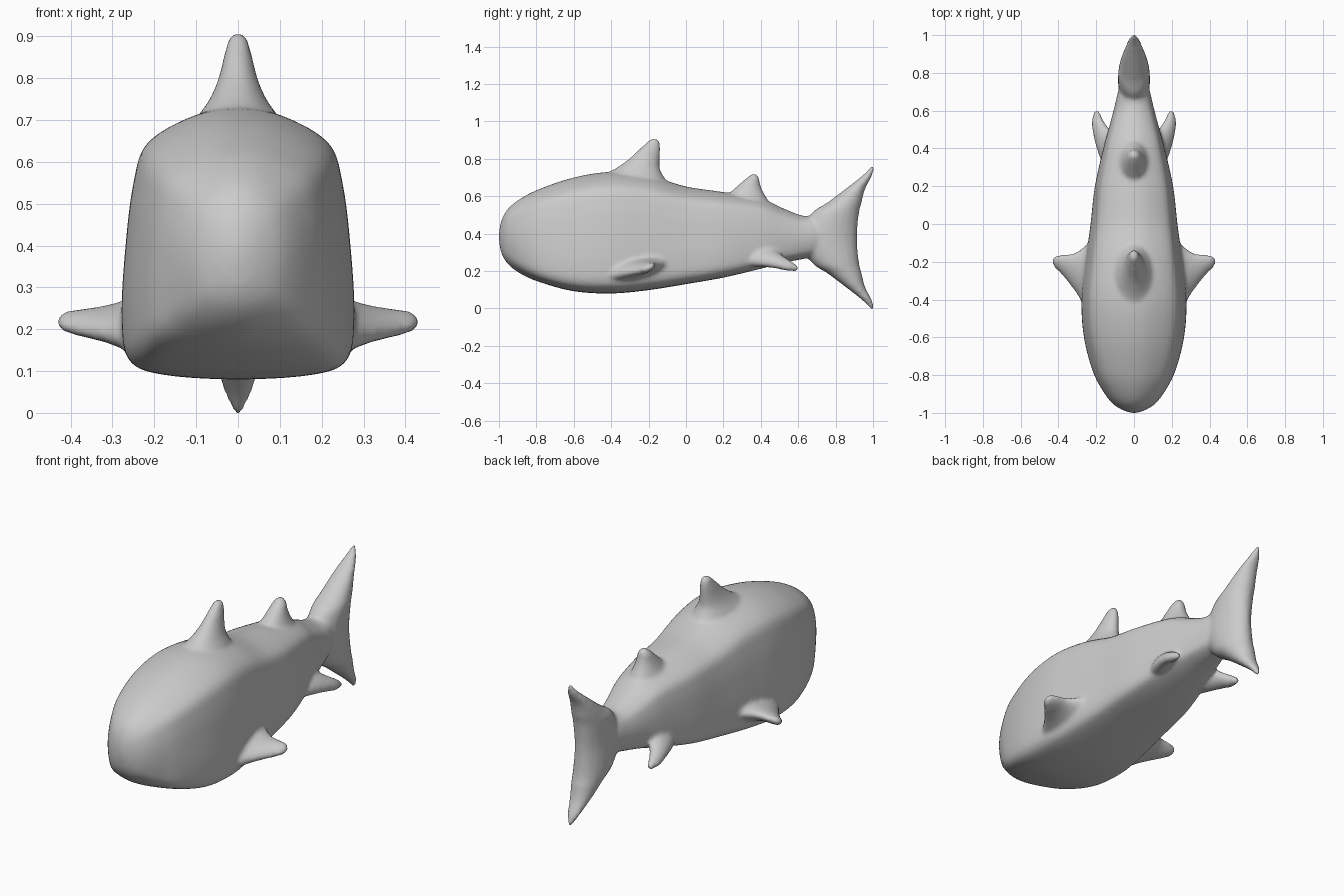
import bpy, bmesh, math
from mathutils import Vector

if "Cube" in bpy.data.objects:
    bpy.data.objects.remove(bpy.data.objects["Cube"])

bm = bmesh.new()


def spline(pts, n, closed=False):
    """Catmull-Rom curve through a list of vectors, n steps per span."""
    pts = [Vector(p) for p in pts]
    m = len(pts)
    get = (lambda i: pts[i % m]) if closed else (lambda i: pts[max(0, min(m - 1, i))])
    out = []
    for i in range(m if closed else m - 1):
        a, b, c, d = get(i - 1), get(i), get(i + 1), get(i + 2)
        for k in range(n):
            t = k / n
            out.append(0.5 * (2 * b + (c - a) * t + (2 * a - 5 * b + 4 * c - d) * t * t
                              + (3 * b - a - 3 * c + d) * t ** 3))
    return out if closed else out + [pts[-1]]


def skin(rings):
    """Bridge rings of points into a closed solid."""
    rows = [[bm.verts.new(p) for p in r] for r in rings]
    n = len(rows[0])
    faces = [bm.faces.new(rows[0]), bm.faces.new(rows[-1])]
    for a, b in zip(rows, rows[1:]):
        for i in range(n):
            j = (i + 1) % n
            faces.append(bm.faces.new((a[i], a[j], b[j], b[i])))
    bmesh.ops.recalc_face_normals(bm, faces=faces)


def fin(stations, thick, sx=1):
    """Stations: leading point, trailing point, half thickness."""
    flat = spline([(*a, *b, h) for a, b, h in stations], 5)
    rings = []
    for s in flat:
        le, te = Vector(s[0:3]), Vector(s[3:6])
        mid, half = (le + te) / 2, (te - le) / 2
        ring = []
        for k in range(20):
            a = math.tau * k / 20
            p = mid + half * math.cos(a) + Vector(thick) * s[6] * math.sin(a)
            ring.append((p.x * sx, p.y, p.z))
        rings.append(ring)
    skin(rings)


def upright(rows):
    """Centre-line fin from rows of z, front y, back y, half thickness."""
    fin([((0, f, z), (0, b, z), h) for z, f, b, h in rows], (1, 0, 0))


# Body: boxy section, rounder at the nose and tail (y, top, bottom, half width, boxiness)
half = [(0, 0), (.68, .02), (.95, .08), (1.0, .25), (.965, .5), (.9, .72), (.78, .87), (.38, .97), (0, 1)]
full = half + [(-x, t) for x, t in half[-2:0:-1]]
section = spline([(x, t, 0) for x, t in full], 4, True)
body = spline([
    (-1.0, .41, .36, .015, 0), (-.985, .475, .29, .06, .1), (-.95, .535, .235, .115, .3),
    (-.88, .59, .183, .17, .6), (-.78, .64, .14, .22, .9), (-.6, .70, .092, .265, 1),
    (-.4, .73, .08, .278, 1), (-.2, .71, .098, .257, 1), (0, .652, .13, .23, 1),
    (.2, .622, .165, .208, .95), (.4, .587, .212, .165, .8), (.52, .535, .243, .132, .6),
    (.62, .497, .263, .105, .4), (.7, .49, .28, .085, .2), (.8, .45, .31, .05, 0)], 5)
rings = []
for y, top, bot, w, k in body:
    ring = []
    for p in section:
        a = math.atan2(p.y - .5, p.x * .5)
        x = p.x * k + math.cos(a) * (1 - k)
        t = p.y * k + (.5 + .5 * math.sin(a)) * (1 - k)
        ring.append((x * w, y, bot + t * (top - bot)))
    rings.append(ring)
skin(rings)

# Main back fin and small rear back fin
upright([(.62, -.52, -.06, .12), (.70, -.46, -.115, .10), (.75, -.375, -.14, .068), (.80, -.305, -.14, .047),
         (.86, -.24, -.137, .032), (.893, -.205, -.142, .022), (.908, -.185, -.155, .01)])
upright([(.56, .17, .45, .09), (.62, .235, .415, .06), (.66, .28, .398, .045),
         (.695, .32, .392, .033), (.719, .35, .378, .014)])

# Tail fin, symmetric about its middle height
lobe = [(.378, -.01, .01, .005), (.335, .945, .995, .03), (.26, .85, .957, .055),
        (.19, .757, .94, .072), (.13, .67, .925, .083)]
lobe[0] = (.385, .99, 1.01, .006)
mid = .377
upright([(mid - d, f, b, h) for d, f, b, h in lobe] + [(mid, .6, .915, .085)]
        + [(mid + d, f, b, h) for d, f, b, h in reversed(lobe)])

# Paired side fins
for sx in (1, -1):
    # pectoral
    fin([((.20, -.50, .17), (.20, -.06, .25), .08),
         ((.27, -.42, .175), (.27, -.125, .245), .05),
         ((.32, -.345, .185), (.32, -.155, .24), .035),
         ((.38, -.27, .195), (.38, -.163, .235), .026),
         ((.415, -.235, .203), (.415, -.168, .232), .02),
         ((.43, -.215, .21), (.43, -.18, .225), .01)], (0, -.25, .97), sx)
    # pelvic
    fin([((.10, .22, .25), (.06, .46, .33), .07),
         ((.175, .34, .25), (.11, .48, .295), .05),
         ((.213, .46, .235), (.14, .515, .268), .034),
         ((.222, .54, .215), (.168, .56, .24), .026),
         ((.21, .595, .205), (.183, .6, .218), .014)], (.3, .3, .9), sx)

mesh = bpy.data.meshes.new("fish_body")
bm.to_mesh(mesh)
bm.free()
fish = bpy.data.objects.new("fish_body", mesh)
bpy.context.collection.objects.link(fish)

# Fuse body and fins into one soft skin
fuse = fish.modifiers.new("fuse", 'REMESH')
fuse.mode = 'VOXEL'
fuse.voxel_size = .011
fuse.use_smooth_shade = True
soft = fish.modifiers.new("soften", 'SMOOTH')
soft.factor = .5
soft.iterations = 6
